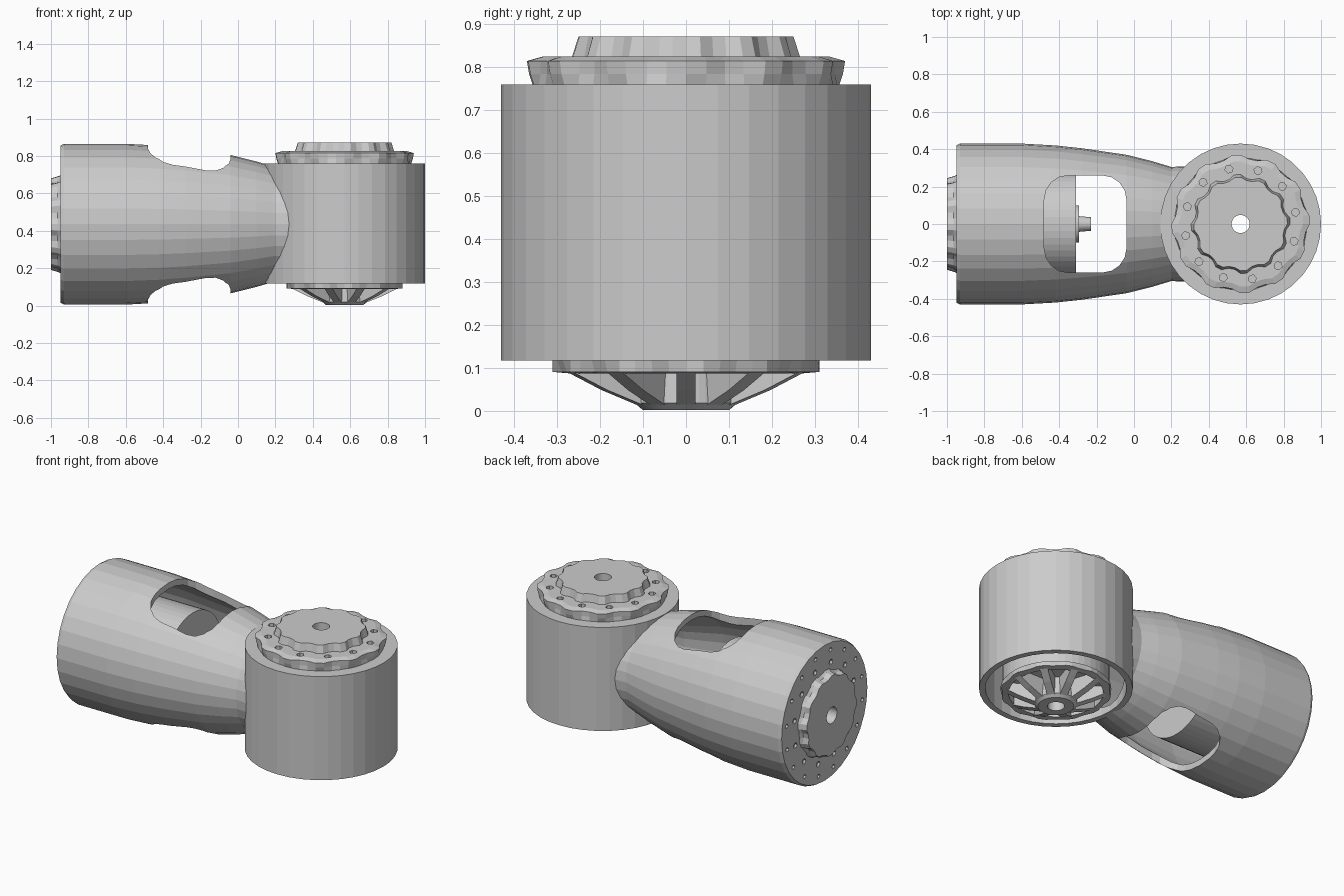
import bpy, bmesh
from math import sin, cos, pi
from mathutils import Matrix, Vector

if "Cube" in bpy.data.objects:
    bpy.data.objects.remove(bpy.data.objects["Cube"])

CX = 0.57      # axis of the upright housing
CZ = 0.435     # axis of the horizontal tube


def finish(name, bm):
    bmesh.ops.recalc_face_normals(bm, faces=bm.faces)
    me = bpy.data.meshes.new(name)
    bm.to_mesh(me)
    bm.free()
    ob = bpy.data.objects.new(name, me)
    bpy.context.collection.objects.link(ob)
    return ob


def lathe(name, profile, axis, n=32, closed=False):
    """Revolve (radius, position[, notch depth]) points about the x or z axis."""
    bm = bmesh.new()
    rings = []
    for r, t, *notch in profile:
        ring = []
        for i in range(n):
            a = 2 * pi * i / n
            q = r - (notch[0] if notch and i % 4 > 1 else 0)
            u, v = q * cos(a), q * sin(a)
            ring.append(bm.verts.new((CX + u, v, t) if axis == 'Z' else (t, u, CZ + v)))
        rings.append(ring)
    for k in range(len(rings) if closed else len(rings) - 1):
        a, b = rings[k], rings[(k + 1) % len(rings)]
        for i in range(n):
            j = (i + 1) % n
            bm.faces.new((a[i], a[j], b[j], b[i]))
    if not closed:
        bm.faces.new(rings[0])
        bm.faces.new(rings[-1])
    return finish(name, bm)


def holes(circles, axis, pos, depth):
    """Small blind-hole cutters on bolt circles (count, circle radius, hole radius)."""
    bm = bmesh.new()
    for count, rad, size in circles:
        for i in range(count):
            a = 2 * pi * (i + 0.4) / count
            u, v = rad * cos(a), rad * sin(a)
            if axis == 'Z':
                m = Matrix.Translation((CX + u, v, pos)) @ Matrix.Rotation(a, 4, 'Z')
            else:
                m = Matrix.Translation((pos, u, CZ + v)) @ Matrix.Rotation(pi / 2, 4, 'Y')
            bmesh.ops.create_cone(bm, cap_ends=True, segments=6, radius1=size,
                                  radius2=size, depth=depth, matrix=m)
    return finish("hole_cutter", bm)


def boolean(ob, cutter, op='DIFFERENCE'):
    cutter.hide_render = True
    m = ob.modifiers.new("cut", 'BOOLEAN')
    m.operation, m.solver, m.object = op, 'EXACT', cutter
    bpy.context.view_layer.objects.active = ob
    bpy.ops.object.modifier_apply(modifier=m.name)
    bpy.data.objects.remove(cutter)


# Housing: tapered tube blended into an upright can
housing = lathe("joint_housing", [(.42, -.95), (.43, -.93), (.43, -.6), (.42, -.42), (.405, -.28),
                                  (.37, -.04), (.335, .1), (.305, .2), (.31, .3), (.31, .42)], 'X')
boolean(housing, lathe("can", [(.43, .118), (.43, .76)], 'Z', 36), 'UNION')
boolean(housing, lathe("tube_bore", [(.2, -1), (.2, -.925), (.395, -.925), (.395, -.6), (.37, -.28),
                                     (.335, -.04), (.27, .2), (.27, .5)], 'X'))
boolean(housing, lathe("can_bore", [(.395, .05), (.395, .73), (.2, .73), (.2, .8)], 'Z', 36))

# Rounded window through the top and bottom of the tube
bm = bmesh.new()
bmesh.ops.create_cube(bm, size=1, matrix=Matrix.Translation((-.26, 0, CZ)) @
                      Matrix.Diagonal((.44, .52, 1.2, 1)))
uprights = [e for e in bm.edges if abs(e.verts[0].co.z - e.verts[1].co.z) > 1]
bmesh.ops.bevel(bm, geom=uprights, offset=.13, segments=4, profile=.5, affect='EDGES')
boolean(housing, finish("window_cutter", bm))
boolean(housing, holes([(16, .375, .014), (12, .3, .018)], 'X', -.95, .03))

# Upright actuator: stepped toothed flange on top, body, rim and hollow hub below
upright = lathe("upright_actuator", [
    (.048, .872), (.25, .872, .015), (.265, .825, .02), (.335, .825, .015), (.37, .815, .02),
    (.365, .785, .015), (.355, .755), (.3, .74), (.3, .12), (.31, .118), (.31, .092, .01),
    (.265, .088), (.265, .13), (.11, .13), (.12, .02), (.1, .003), (.048, .003)], 'Z', 48, True)
boolean(upright, holes([(12, .3, .022)], 'Z', .83, .06))

# Sloping ribs between hub and rim
bm = bmesh.new()
side = [(.1, .13), (.28, .13), (.28, .09), (.2, .05), (.1, .01)]
for i in range(10):
    rot = Matrix.Translation((CX, 0, 0)) @ Matrix.Rotation(2 * pi * i / 10, 4, 'Z')
    a, b = [[bm.verts.new(rot @ Vector((r, y, z))) for r, z in side] for y in (-.022, .022)]
    bm.faces.new(a)
    bm.faces.new(b)
    for k in range(5):
        j = (k + 1) % 5
        bm.faces.new((a[k], a[j], b[j], b[k]))
finish("hub_ribs", bm)

# Horizontal actuator: toothed flange outside, body and stub shaft inside the tube
lathe("tube_actuator", [
    (.05, -.93), (.05, -1), (.245, -1, .012), (.255, -.965, .02), (.265, -.94), (.285, -.92),
    (.285, -.31), (.1, -.31), (.1, -.295), (.042, -.295), (.036, -.23)], 'X', 48)
